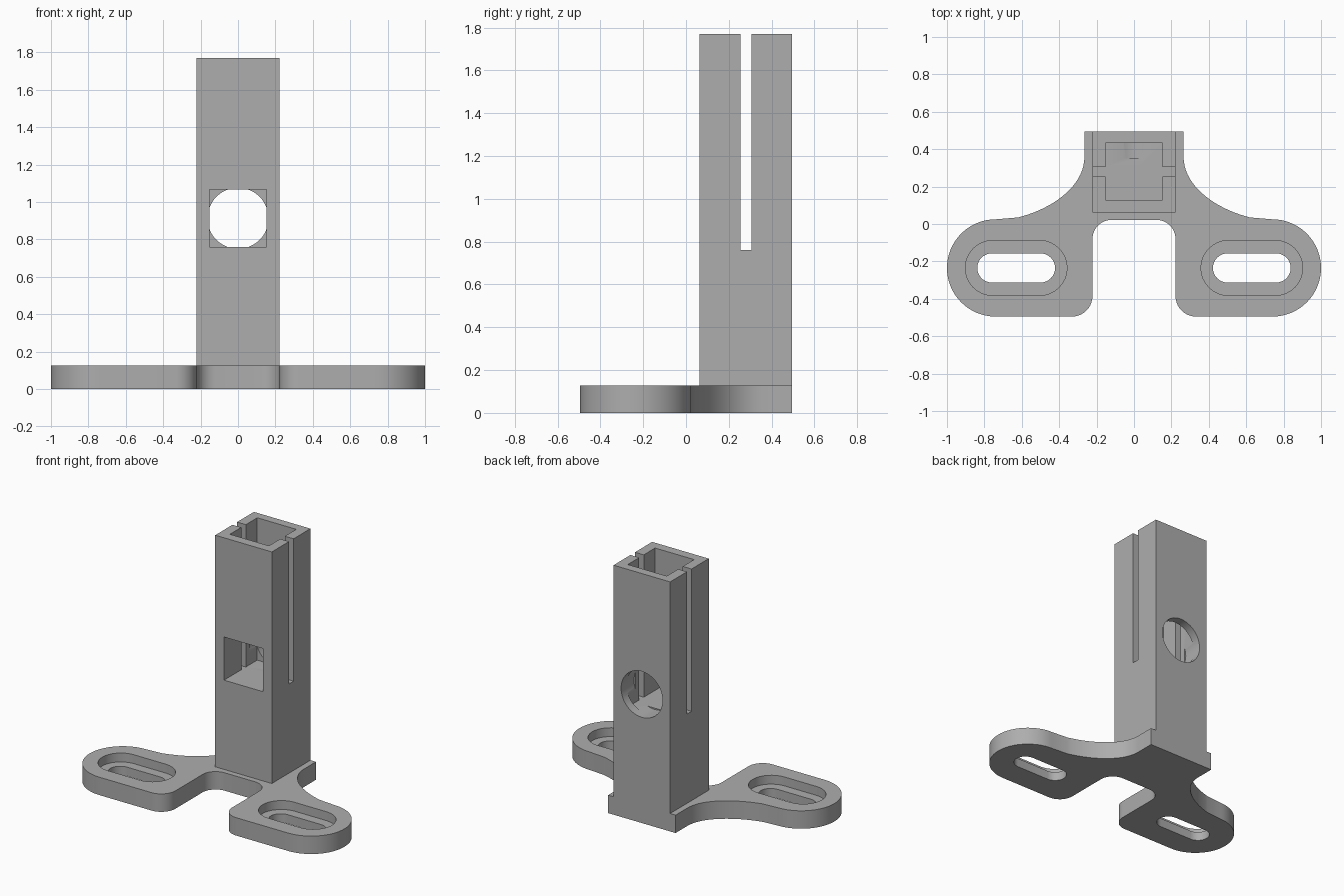
import bpy, bmesh
from math import cos, sin, radians
from mathutils import Vector
from mathutils.geometry import interpolate_bezier

if "Cube" in bpy.data.objects:
    bpy.data.objects.remove(bpy.data.objects["Cube"])

grey = bpy.data.materials.new("plain grey")
grey.use_nodes = True
colour = (0.42, 0.42, 0.42, 1)
grey.diffuse_color = colour
grey.node_tree.nodes["Principled BSDF"].inputs["Base Color"].default_value = colour


def prism(name, outline, z0, z1):
    """Extrude a closed xy outline from z0 to z1."""
    bm = bmesh.new()
    face = bm.faces.new([bm.verts.new((x, y, z0)) for x, y in outline])
    top = bmesh.ops.extrude_face_region(bm, geom=[face])["geom"]
    verts = [g for g in top if isinstance(g, bmesh.types.BMVert)]
    bmesh.ops.translate(bm, verts=verts, vec=(0, 0, z1 - z0))
    bmesh.ops.recalc_face_normals(bm, faces=bm.faces)
    mesh = bpy.data.meshes.new(name)
    bm.to_mesh(mesh)
    bm.free()
    obj = bpy.data.objects.new(name, mesh)
    bpy.context.collection.objects.link(obj)
    mesh.materials.append(grey)
    return obj


def box(name, x0, x1, y0, y1, z0, z1):
    return prism(name, [(x0, y0), (x1, y0), (x1, y1), (x0, y1)], z0, z1)


def arc(cx, cy, r, a0, a1, n=16):
    angles = [radians(a0 + (a1 - a0) * i / n) for i in range(n + 1)]
    return [(cx + r * cos(a), cy + r * sin(a)) for a in angles]


def stadium(cx, cy, half, r):
    return arc(cx + half, cy, r, -90, 90) + arc(cx - half, cy, r, 90, 270)


def cut(target, cutter):
    cutter.hide_render = True
    mod = target.modifiers.new("cut", "BOOLEAN")
    mod.operation, mod.solver, mod.object = "DIFFERENCE", "EXACT", cutter
    bpy.context.view_layer.objects.active = target
    bpy.ops.object.modifier_apply(modifier=mod.name)
    bpy.data.objects.remove(cutter)


def smooth(obj):
    bpy.ops.object.select_all(action="DESELECT")
    obj.select_set(True)
    bpy.context.view_layer.objects.active = obj
    bpy.ops.object.shade_smooth_by_angle(angle=radians(30))


BACK, PLATE_TOP, ARM_Y = 0.495, 0.127, -0.235

# Base plate: right half of the outline, front notch round to the back, then mirrored
sweep = interpolate_bezier(Vector((0.62, 0.035)), Vector((0.44, 0.08)),
                           Vector((0.265, 0.2)), Vector((0.265, 0.36)), 20)
half = (arc(0.12, -0.08, 0.102, 90, 0, 10)
        + arc(0.332, -0.385, 0.11, 180, 270, 10)
        + arc(0.74, ARM_Y, 0.26, -90, 90, 32)
        + [(p.x, p.y) for p in sweep]
        + [(0.265, BACK)])
plate = prism("base_plate", half + [(-x, y) for x, y in reversed(half)], 0, PLATE_TOP)

# Recessed mounting slots in both arms
for side in (-1, 1):
    cut(plate, prism("recess_cutter", stadium(side * 0.63, ARM_Y, 0.125, 0.147), 0.064, 0.2))
    cut(plate, prism("slot_cutter", stadium(side * 0.63, ARM_Y, 0.13, 0.078), -0.1, 0.2))

# Square post with a socket in its upper part
FLOOR, IN = 0.76, 0.153
post = box("post", -0.222, 0.222, 0.062, BACK, PLATE_TOP, 1.77)
cut(post, box("socket_cutter", -IN, IN, 0.128, 0.434, FLOOR, 1.9))

# Narrow slits down both side walls
cut(post, box("slit_cutter", -0.4, 0.4, 0.255, 0.306, FLOOR, 1.9))

# Square window in the front, round hole in the back
cut(post, box("window_cutter", -IN, IN, -0.1, 0.2, FLOOR, FLOOR + 2 * IN))
hole = prism("hole_cutter", arc(0, 0, 0.163, 0, 352.5, 47), 0, 0.3)
hole.rotation_euler.x = radians(90)
hole.location = (0, 0.65, FLOOR + IN)
bpy.context.view_layer.update()
cut(post, hole)

for obj in (plate, post):
    smooth(obj)
